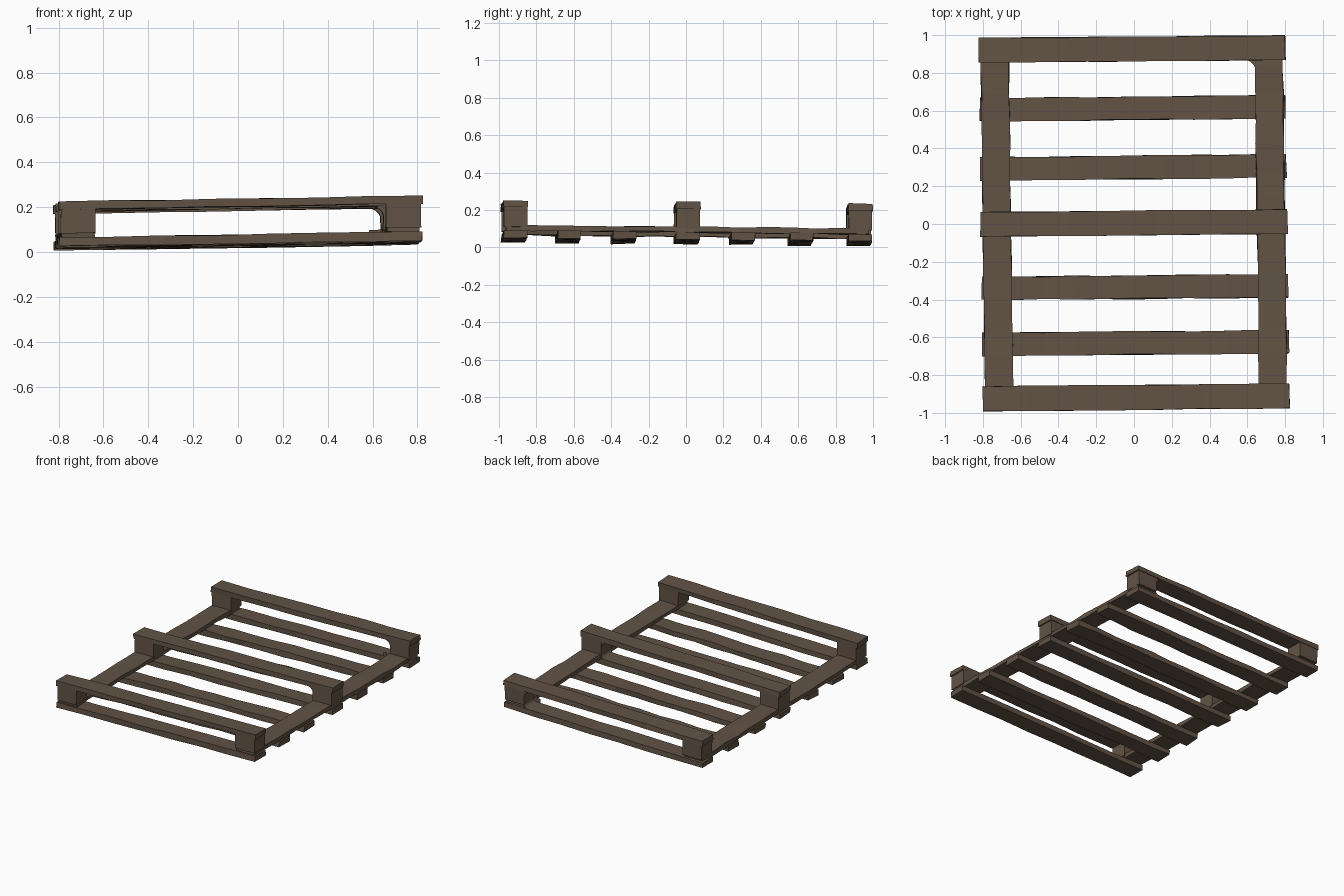
import bpy, bmesh, random
from math import pi, sin, cos
from mathutils import Vector

if "Cube" in bpy.data.objects:
    bpy.data.objects.remove(bpy.data.objects["Cube"], do_unlink=True)
random.seed(4)

# Weathered wood
wood = bpy.data.materials.new("weathered_brown_wood")
wood.use_nodes = True
wood.diffuse_color = (0.122, 0.087, 0.061, 1)
bsdf = next(n for n in wood.node_tree.nodes if n.type == "BSDF_PRINCIPLED")
bsdf.inputs["Base Color"].default_value = wood.diffuse_color
bsdf.inputs["Roughness"].default_value = 0.9

# Layer heights, bottom to top
FLOOR, SLAT_TOP, RAIL_TOP, BLOCK_TOP, CAP_TOP = 0.029, 0.068, 0.097, 0.193, 0.229
SIDE, WIDTH, INNER = 0.725, 0.126, 0.65


def lean(p):
    """Racked, slightly tilted stance shared by every part."""
    return Vector((p.x - 0.013 * p.y,
                   p.y + 0.009 * p.x,
                   p.z + 0.017 * p.x - 0.010 * p.y))


def finish(name, bm, wear):
    for v in bm.verts:
        v.co = lean(v.co) + Vector([random.uniform(-wear, wear) for _ in range(3)])
    bmesh.ops.recalc_face_normals(bm, faces=bm.faces)
    mesh = bpy.data.meshes.new(name)
    bm.to_mesh(mesh)
    bm.free()
    mesh.materials.append(wood)
    obj = bpy.data.objects.new(name, mesh)
    bpy.context.collection.objects.link(obj)
    return obj


def plank(name, centre, size, cuts=0, wear=0.003):
    """Box with worn edges, cut along its longest side."""
    bm = bmesh.new()
    bmesh.ops.create_cube(bm, size=1)
    for v in bm.verts:
        v.co = Vector(c + s * k for c, s, k in zip(centre, size, v.co))
    axis = max(range(3), key=lambda i: size[i])
    if cuts:
        long_edges = [e for e in bm.edges
                      if abs(e.verts[0].co[axis] - e.verts[1].co[axis]) > size[axis] / 2]
        bmesh.ops.subdivide_edges(bm, edges=long_edges, cuts=cuts, use_grid_fill=True)
    return finish(name, bm, wear)


def fillet(name, corner, u, v, radius, depth):
    """Concave filler in the corner between directions u and v."""
    u, v, corner, depth = Vector(u), Vector(v), Vector(corner), Vector(depth)
    arc = [radius * ((1 - sin(t)) * u + (1 - cos(t)) * v)
           for t in [i * pi / 10 for i in range(6)]]
    bm = bmesh.new()
    face = bm.faces.new([bm.verts.new(corner + p - depth / 2) for p in [Vector()] + arc])
    out = bmesh.ops.extrude_face_region(bm, geom=[face])
    for e in out["geom"]:
        if isinstance(e, bmesh.types.BMVert):
            e.co += depth
    return finish(name, bm, 0)


def span(low, high):
    return (low + high) / 2, high - low


slat_z, slat_h = span(FLOOR, SLAT_TOP)
rail_z, rail_h = span(SLAT_TOP, RAIL_TOP)
block_z, block_h = span(RAIL_TOP - 0.01, BLOCK_TOP + 0.01)
cap_z, cap_h = span(BLOCK_TOP, CAP_TOP)
runners = {"front": -0.918, "middle": 0.005, "back": 0.926}

# Bottom slats
slats = [-0.63, -0.335, 0.3, 0.612]
for i, y in enumerate(slats):
    plank(f"slat_{i + 1}", (0, y, slat_z), (1.62, 0.122, slat_h), 9, 0.004)

# Long rails linking the three runners
for side, x in (("right", -SIDE), ("left", SIDE)):
    plank(f"{side}_rail", (x, 0, rail_z), (0.148, 1.94, rail_h), 13, 0.004)

# Runners: bottom board, end blocks and top board
for where, y in runners.items():
    plank(f"{where}_bottom_board", (0, y, slat_z), (1.62, WIDTH, slat_h), 6)
    plank(f"{where}_top_board", (0, y, cap_z), (1.625, WIDTH + 0.004, cap_h), 6)
    for side, x in (("right", -SIDE), ("left", SIDE)):
        plank(f"{where}_{side}_block", (x, y, block_z), (0.155, WIDTH, block_h), 0, 0.002)

# Rounded corners beside the left end blocks
for where in ("middle", "back"):
    y = runners[where]
    fillet(f"{where}_upper_corner", (INNER, y, BLOCK_TOP), (-1, 0, 0), (0, 0, -1),
           0.055, (0, WIDTH - 0.01, 0))
    fillet(f"{where}_lower_corner", (INNER, y, SLAT_TOP), (-1, 0, 0), (0, 0, 1),
           0.03, (0, WIDTH - 0.01, 0))
fillet("back_rail_corner", (INNER + 0.005, runners["back"] - WIDTH / 2, rail_z),
       (-1, 0, 0), (0, -1, 0), 0.06, (0, 0, rail_h))
